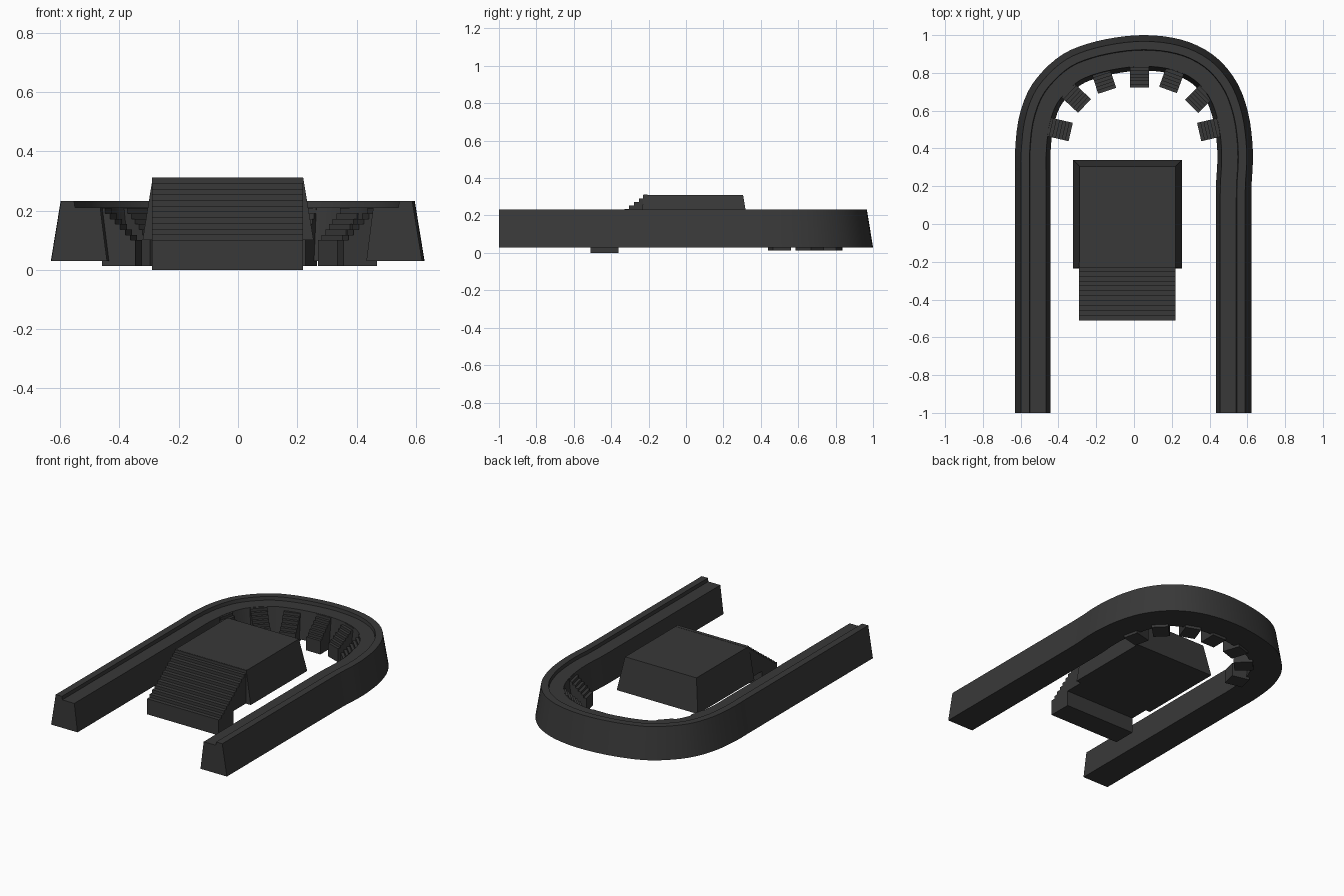
import bpy, bmesh
from math import radians
from mathutils import Vector, Matrix

if "Cube" in bpy.data.objects:
    bpy.data.objects.remove(bpy.data.objects["Cube"])

stone = bpy.data.materials.new("dark_stone")
stone.diffuse_color = (0.04, 0.04, 0.04, 1)
stone.use_nodes = True
stone.node_tree.nodes["Principled BSDF"].inputs["Base Color"].default_value = stone.diffuse_color


def make(name, bm, smooth=False):
    bmesh.ops.recalc_face_normals(bm, faces=bm.faces)
    me = bpy.data.meshes.new(name)
    bm.to_mesh(me)
    bm.free()
    me.materials.append(stone)
    ob = bpy.data.objects.new(name, me)
    bpy.context.collection.objects.link(ob)
    if smooth:
        bpy.context.view_layer.objects.active = ob
        ob.select_set(True)
        bpy.ops.object.shade_smooth_by_angle(angle=radians(30))
        ob.select_set(False)
    return ob


def loft(bm, rings):
    """Skin a list of closed rings and cap both ends."""
    vs = [[bm.verts.new(p) for p in r] for r in rings]
    n = len(vs[0])
    for a, b in zip(vs, vs[1:]):
        for i in range(n):
            bm.faces.new((a[i], a[(i + 1) % n], b[(i + 1) % n], b[i]))
    bm.faces.new(vs[0])
    bm.faces.new(vs[-1])


def catmull(pts, div):
    p = [Vector(q) for q in pts]
    p = [2 * p[0] - p[1]] + p + [2 * p[-1] - p[-2]]
    out = []
    for a, b, c, d in zip(p, p[1:], p[2:], p[3:]):
        for k in range(div):
            t = k / div
            out.append(0.5 * (2 * b + (c - a) * t + (2 * a - 5 * b + 4 * c - d) * t ** 2
                              + (3 * b - a - 3 * c + d) * t ** 3))
    return out + [p[-2]]


# U-shaped rampart: sloped section with a raised outer parapet, swept along its outer foot
bend = [(-.63, .25), (-.63, .38), (-.612, .55), (-.562, .70), (-.482, .81), (-.375, .90),
        (-.25, .953), (-.1, .987), (.05, 1), (.2, .987), (.335, .945), (.455, .865),
        (.55, .74), (.604, .59), (.626, .44), (.629, .32), (.623, .22), (.621, .12)]
path = [Vector((-.63, -1))] + catmull(bend, 3) + [Vector((.621, -1))]
section = [(0, .03), (.033, .232), (.077, .232), (.080, .21), (.165, .21), (.188, .03)]
rings = []
for i, p in enumerate(path):
    d0 = (p - path[max(i - 1, 0)]).normalized()
    d1 = (path[min(i + 1, len(path) - 1)] - p).normalized()
    d = (d0 + d1).normalized()
    inward = Vector((d.y, -d.x)) / max(d.dot(d1), d.dot(d0))
    rings.append([(*(p + inward * o), z) for o, z in section])
bm = bmesh.new()
loft(bm, rings)
make("rampart_wall", bm, True)

# Raised platform with battered sides and back, upright front
bm = bmesh.new()
loft(bm, [[(-.322, -.235, .1), (.255, -.235, .1), (.255, .34, .1), (-.322, .34, .1)],
          [(-.288, -.23, .31), (.22, -.23, .31), (.22, .305, .31), (-.288, .305, .31)]])
make("platform", bm)


def stair(name, pos, angle, width, base, foot, first, steps, rise, run, end):
    """Stair climbing along local +x from pos, on an upright foot block."""
    prof = [(foot, first), (foot, base), (0, base), (0, first)]
    for k in range(1, steps + 1):
        prof += [(k * run, first + (k - 1) * rise), (k * run, first + k * rise)]
    prof += [(end, first + steps * rise), (end, first)]
    bm = bmesh.new()
    loft(bm, [[(u, s * width / 2, z) for u, z in prof] for s in (-1, 1)])
    ob = make(name, bm)
    ob.matrix_world = (Matrix.Translation((*pos, 0))
                       @ Matrix.Rotation(radians(angle), 4, 'Z'))


# Broad stair up to the platform
stair("front_stair", (-.035, -.51), 90, .51, 0, .15, .10, 11, .0192, .0258, .305)

# Small stairs up to the walkway around the bend
for i, (x, y, a) in enumerate([(-.335, .487, 167), (-.262, .625, 137), (-.142, .705, 108),
                               (.03, .722, 90), (.18, .71, 70), (.305, .622, 45),
                               (.345, .487, 13)]):
    stair(f"wall_stair_{i + 1}", (x, y), a, .10, .013, .115, .10, 6, .018, .0175, .14)
